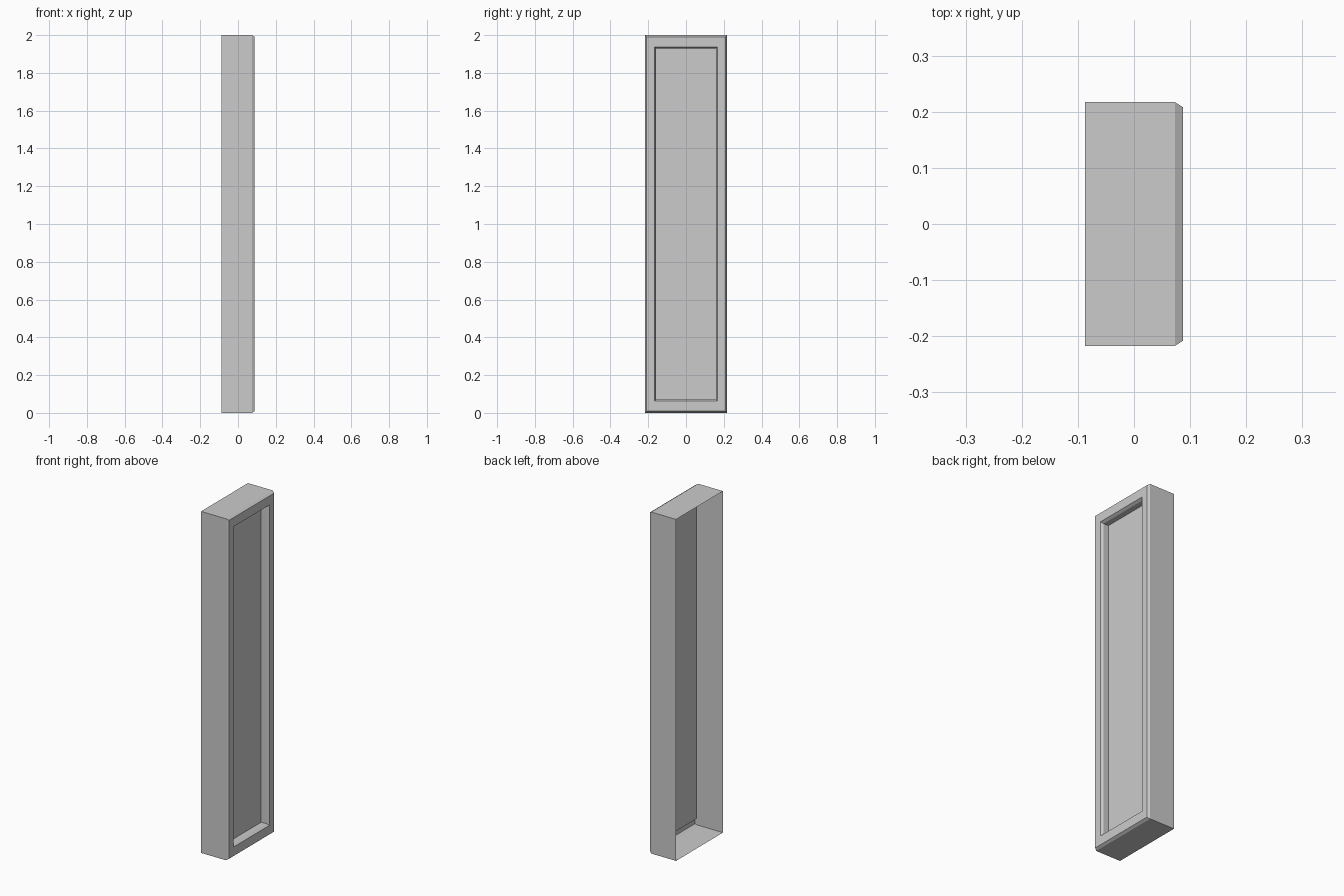
import bpy
import bmesh

cube = bpy.data.objects.get("Cube")
if cube:
    bpy.data.objects.remove(cube, do_unlink=True)

HALF_WIDTH, HEIGHT = 0.217, 2.0
BACK, SHOULDER, FACE, RECESS = -0.0875, 0.073, 0.0875, 0.04

grey = bpy.data.materials.new("light grey")
grey.use_nodes = True
grey.diffuse_color = (0.6, 0.6, 0.6, 1)
grey.node_tree.nodes["Principled BSDF"].inputs["Base Color"].default_value = (0.6, 0.6, 0.6, 1)


def rectangle(bm, x, inset_y, inset_z):
    """Upright rectangle of vertices at depth x, inset from the outer size."""
    y, low, high = HALF_WIDTH - inset_y, inset_z, HEIGHT - inset_z
    return [bm.verts.new((x, a, b)) for a, b in ((-y, low), (y, low), (y, high), (-y, high))]


def add_part(name, rings, filled=False):
    """Join successive rectangles with side faces, optionally closing the last."""
    bm = bmesh.new()
    loops = [rectangle(bm, *ring) for ring in rings]
    for a, b in zip(loops, loops[1:]):
        for i in range(4):
            j = (i + 1) % 4
            bm.faces.new((a[i], a[j], b[j], b[i]))
    if filled:
        bm.faces.new(loops[-1])
    mesh = bpy.data.meshes.new(name)
    bm.to_mesh(mesh)
    bm.free()
    mesh.materials.append(grey)
    obj = bpy.data.objects.new(name, mesh)
    bpy.context.collection.objects.link(obj)


# Thin outer casing, open at the back, with a chamfered front rim
add_part("casing", [(BACK, 0, 0), (SHOULDER, 0, 0), (FACE, 0.009, 0.009)])

# Flat border around the opening
add_part("front_frame", [(FACE, 0.009, 0.009), (FACE, 0.05, 0.062)])

# Chamfered opening, straight reveal and sunken panel
add_part("recessed_panel", [(FACE, 0.05, 0.062), (SHOULDER, 0.059, 0.071),
                            (RECESS, 0.059, 0.071)], filled=True)
